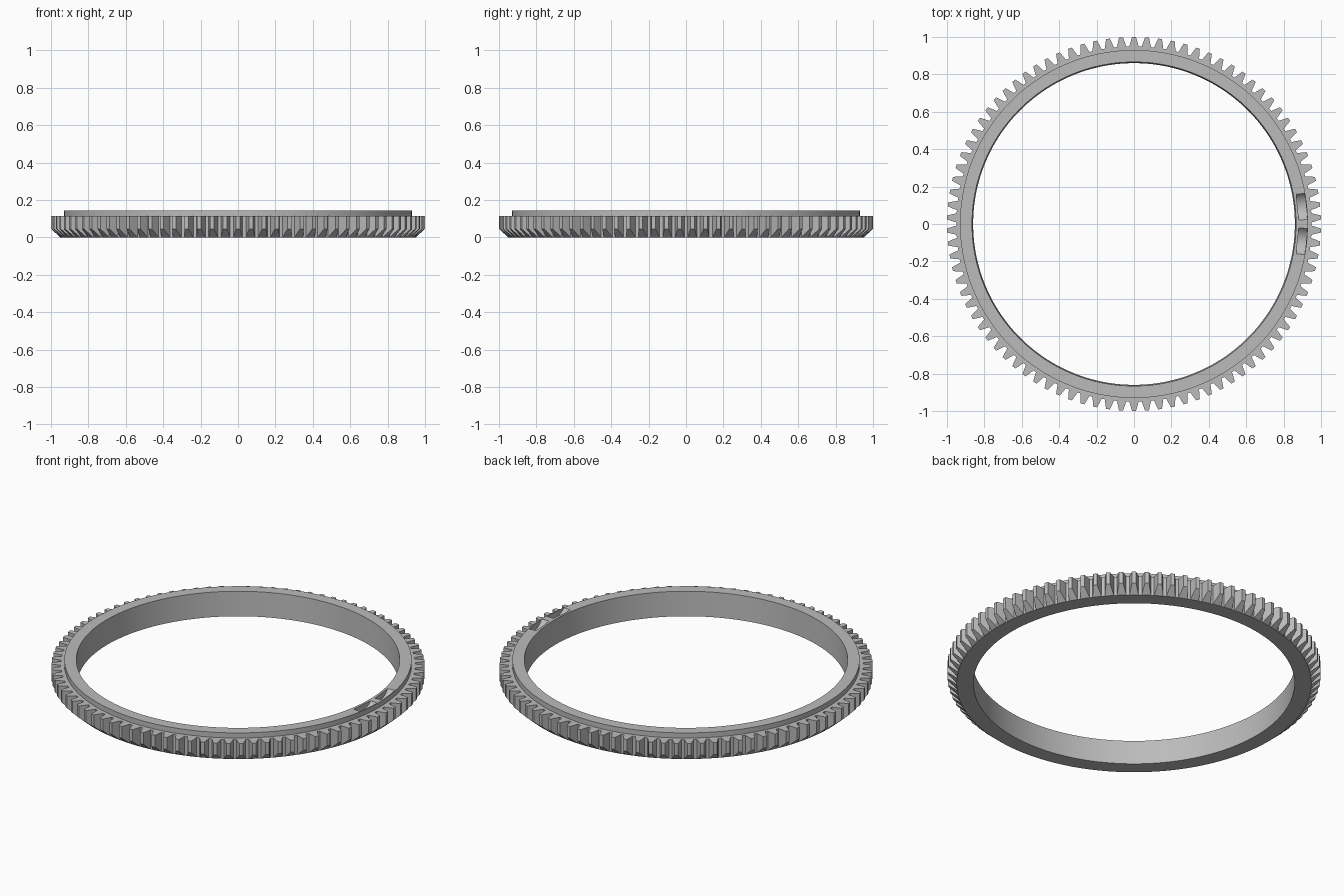
import bpy, bmesh
from math import sin, cos, pi, sqrt
from mathutils import Matrix

if "Cube" in bpy.data.objects:
    bpy.data.objects.remove(bpy.data.objects["Cube"])

TEETH = 90
ROOT, TIP = 0.95, 1.0
BORE_LOW, BORE_TOP, RIM = 0.86, 0.866, 0.93
CHAMFER, TOOTH_TOP, TOP = 0.045, 0.115, 0.145

steel = bpy.data.materials.new("plain_grey")
steel.use_nodes = True
GREY = (0.5, 0.5, 0.5, 1)
steel.diffuse_color = GREY
steel.node_tree.nodes["Principled BSDF"].inputs["Base Color"].default_value = GREY


def make_object(name, bm):
    mesh = bpy.data.meshes.new(name)
    bmesh.ops.recalc_face_normals(bm, faces=bm.faces)
    bm.to_mesh(mesh)
    bm.free()
    mesh.materials.append(steel)
    obj = bpy.data.objects.new(name, mesh)
    bpy.context.collection.objects.link(obj)
    return obj


def section(radius):
    """Ring cross-section whose outer edge reaches the given radius."""
    low = CHAMFER * (radius - ROOT) / (TIP - ROOT)
    return [(BORE_LOW, 0), (ROOT, 0), (radius, low), (radius, TOOTH_TOP),
            (RIM, TOOTH_TOP), (RIM, TOP), (BORE_TOP, TOP)]


# Toothed ring: sections swept round the axis, following the tooth outline
half_tooth = [(ROOT, 0.37), (0.976, 0.26), (TIP, 0.15)]
outline = [(r, -a) for r, a in half_tooth] + [(r, a) for r, a in reversed(half_tooth)]
bm = bmesh.new()
columns = []
for t in range(TEETH):
    for radius, offset in outline:
        a = 2 * pi * (t + offset) / TEETH + pi / 2
        columns.append([bm.verts.new((r * cos(a), r * sin(a), z))
                        for r, z in section(radius)])
for i, col in enumerate(columns):
    after = columns[(i + 1) % len(columns)]
    for j in range(len(col)):
        k = (j + 1) % len(col)
        bm.faces.new((col[j], after[j], after[k], col[k]))
bmesh.ops.remove_doubles(bm, verts=bm.verts, dist=0.00001)
ring = make_object("gear_ring", bm)

# Two scooped pockets in the top of the rim
HALF, DEPTH = 0.07, 0.035
scoop = (HALF ** 2 + DEPTH ** 2) / (2 * DEPTH)
for label, angle in (("left", 0.102), ("right", -0.102)):
    bm = bmesh.new()
    bmesh.ops.create_cone(bm, cap_ends=True, segments=64, radius1=scoop,
                          radius2=scoop, depth=0.046)
    place = (Matrix.Rotation(angle, 4, "Z")
             @ Matrix.Translation((0.902, 0, TOP + scoop - DEPTH))
             @ Matrix.Rotation(pi / 2, 4, "Y"))
    bmesh.ops.transform(bm, matrix=place, verts=bm.verts)
    cutter = make_object("pocket_cutter_" + label, bm)
    cutter.hide_render = True
    cutter.hide_set(True)
    cut = ring.modifiers.new("pocket_" + label, "BOOLEAN")
    cut.operation = "DIFFERENCE"
    cut.solver = "EXACT"
    cut.object = cutter

# Apply the pockets, then smooth the round walls and keep the edges crisp
bpy.context.view_layer.objects.active = ring
ring.select_set(True)
for name in [m.name for m in ring.modifiers]:
    bpy.ops.object.modifier_apply(modifier=name)
for obj in [o for o in bpy.data.objects if o.name.startswith("pocket_cutter")]:
    bpy.data.objects.remove(obj)
bpy.ops.object.shade_smooth_by_angle(angle=pi / 9)
